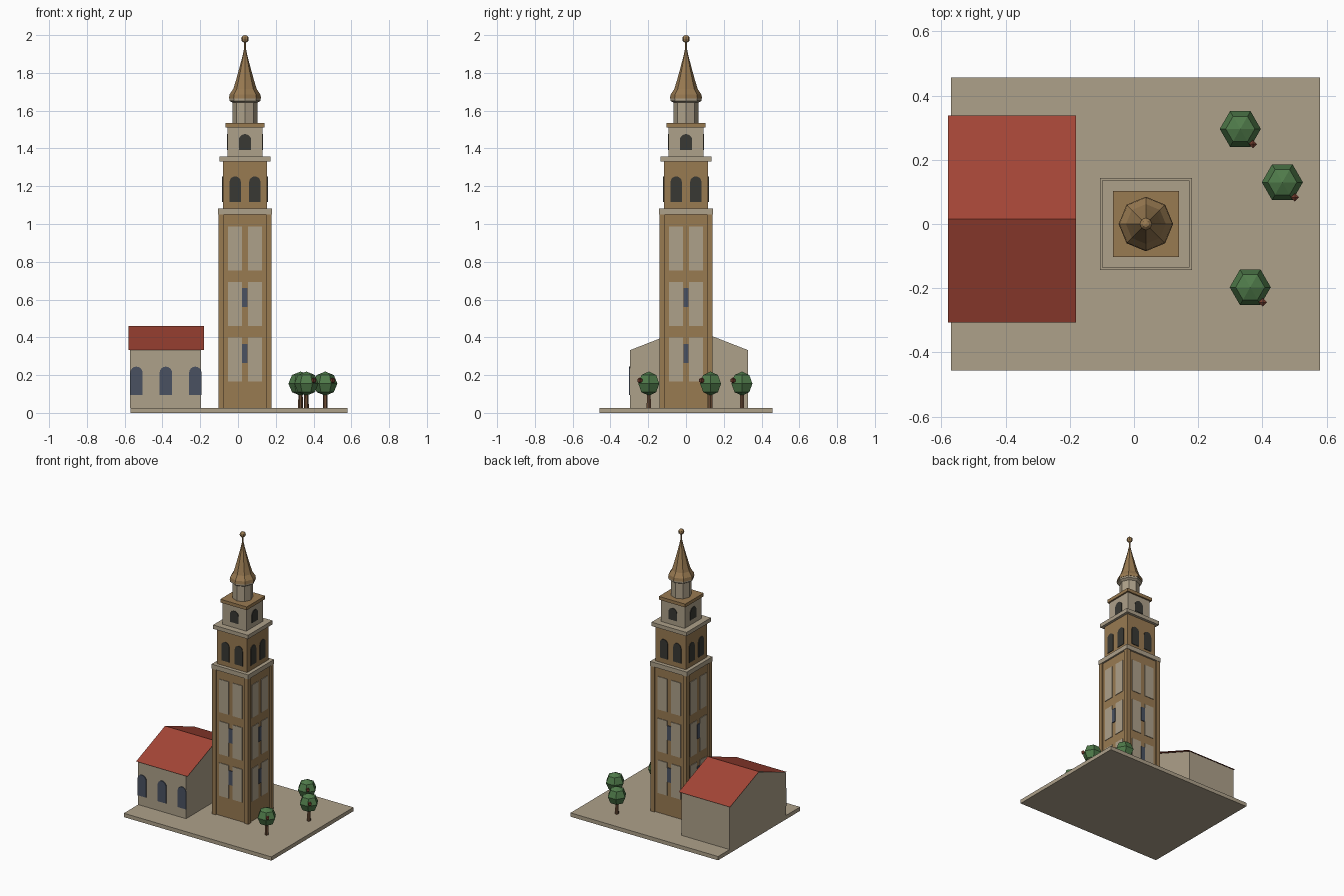
import bpy, bmesh
from math import pi, sin, cos
from mathutils import Matrix, Vector

if "Cube" in bpy.data.objects:
    bpy.data.objects.remove(bpy.data.objects["Cube"], do_unlink=True)


def material(name, srgb):
    m = bpy.data.materials.new(name)
    m.use_nodes = True
    col = [((c + 0.055) / 1.055) ** 2.4 for c in srgb] + [1]
    m.diffuse_color = col
    m.node_tree.nodes["Principled BSDF"].inputs["Base Color"].default_value = col
    return m


STONE = material("pale stone", (0.68, 0.63, 0.54))
BRICK = material("brown brick", (0.60, 0.48, 0.32))
TILE = material("red roof tile", (0.64, 0.27, 0.21))
GLASS = material("blue grey glass", (0.29, 0.32, 0.38))
DARK = material("dark opening", (0.22, 0.22, 0.20))
LEAF = material("leaf green", (0.31, 0.48, 0.29))
BARK = material("bark brown", (0.42, 0.30, 0.21))
FRUIT = material("russet", (0.45, 0.24, 0.18))

TX, TY = 0.037, 0.0      # tower axis
GROUND = 0.027           # top of the base slab


def finish(bm, name, mat):
    bmesh.ops.recalc_face_normals(bm, faces=bm.faces)
    me = bpy.data.meshes.new(name)
    bm.to_mesh(me)
    bm.free()
    me.materials.append(mat)
    ob = bpy.data.objects.new(name, me)
    bpy.context.collection.objects.link(ob)
    return ob


def box(name, mat, x0, x1, y0, y1, z0, z1):
    bm = bmesh.new()
    size = Matrix.Diagonal((x1 - x0, y1 - y0, z1 - z0, 1))
    place = Matrix.Translation(((x0 + x1) / 2, (y0 + y1) / 2, (z0 + z1) / 2))
    bmesh.ops.create_cube(bm, size=1, matrix=place @ size)
    return finish(bm, name, mat)


def tier(name, mat, half, z0, z1):
    return box(name, mat, TX - half, TX + half, TY - half, TY + half, z0, z1)


def lathe(name, mat, profile, sides, x, y):
    """Stack of polygon rings, capped at both ends."""
    bm = bmesh.new()
    rings = [[bm.verts.new((x + r * cos(2 * pi * i / sides), y + r * sin(2 * pi * i / sides), z))
              for i in range(sides)] for r, z in profile]
    for a, b in zip(rings, rings[1:]):
        for i in range(sides):
            j = (i + 1) % sides
            bm.faces.new((a[i], a[j], b[j], b[i]))
    bm.faces.new(rings[0])
    bm.faces.new(rings[-1])
    return finish(bm, name, mat)


def ball(name, mat, pos, radius, segments, rings):
    bm = bmesh.new()
    place = Matrix.Translation(pos) @ Matrix.Rotation(pi / 2, 4, "Z")
    bmesh.ops.create_uvsphere(bm, u_segments=segments, v_segments=rings, radius=radius, matrix=place)
    return finish(bm, name, mat)


def rect(u, w, z0, z1):
    return [(u - w / 2, z0), (u + w / 2, z0), (u + w / 2, z1), (u - w / 2, z1)]


def arch(u, w, z0, z1, steps=8):
    r = w / 2
    curve = [(u + r * cos(pi * i / steps), z1 - r + r * sin(pi * i / steps)) for i in range(steps + 1)]
    return [(u - r, z0), (u + r, z0)] + curve


def plates(name, mat, outlines, centre, dist, turns=(0,), thick=0.006):
    """Thin outlined plates on the front face, repeated for each quarter turn."""
    bm = bmesh.new()
    for turn in turns:
        m = Matrix.Translation((*centre, 0)) @ Matrix.Rotation(turn * pi / 2, 4, "Z")
        for pts in outlines:
            face = bm.faces.new([bm.verts.new(m @ Vector((u, -dist, z))) for u, z in pts])
            new = bmesh.ops.extrude_face_region(bm, geom=[face])["geom"]
            push = m.to_3x3() @ Vector((0, -thick, 0))
            bmesh.ops.translate(bm, vec=push, verts=[v for v in new if isinstance(v, bmesh.types.BMVert)])
    return finish(bm, name, mat)


# Base slab
box("base_slab", STONE, -0.57, 0.58, -0.457, 0.457, 0, GROUND)

# Tower shaft with corner pilasters, panels and slit windows
ALL = range(4)
tier("tower_shaft", BRICK, 0.131, GROUND, 1.05)
for sx in (-1, 1):
    for sy in (-1, 1):
        cx, cy = TX + sx * 0.126, TY + sy * 0.126
        box("corner_pilaster", BRICK, cx - 0.0145, cx + 0.0145, cy - 0.0145, cy + 0.0145, GROUND, 1.05)
panels = [rect(u, 0.073, z, z + 0.232) for u in (-0.053, 0.053) for z in (0.166, 0.46, 0.755)]
plates("shaft_panels", STONE, panels, (TX, TY), 0.131, ALL, 0.004)
slits = [rect(0, 0.029, z, z + 0.1) for z in (0.264, 0.56)]
plates("slit_windows", GLASS, slits, (TX, TY), 0.131, ALL)

# Belfry tiers and cornices
tier("lower_cornice", STONE, 0.143, 1.05, 1.082)
tier("belfry", BRICK, 0.117, 1.082, 1.33)
plates("belfry_openings", DARK, [arch(u, 0.06, 1.117, 1.252) for u in (-0.052, 0.052)],
       (TX, TY), 0.117, ALL, 0.004)
tier("middle_cornice", STONE, 0.136, 1.33, 1.357)
tier("upper_stage", STONE, 0.092, 1.357, 1.512)
plates("upper_openings", DARK, [arch(0, 0.066, 1.392, 1.476)], (TX, TY), 0.092, ALL, 0.004)
tier("upper_cornice", BRICK, 0.103, 1.512, 1.535)

# Octagonal lantern, bell-shaped spire and finial
lathe("lantern", STONE, [(0.065, 1.535), (0.065, 1.642), (0.082, 1.652), (0.082, 1.664)], 8, TX, TY)
lathe("spire", BRICK, [(0.085, 1.664), (0.082, 1.685), (0.062, 1.715), (0.048, 1.76),
                       (0.03, 1.825), (0.013, 1.89), (0.007, 1.92)], 8, TX, TY)
lathe("finial_rod", BRICK, [(0.006, 1.915), (0.006, 1.97)], 6, TX, TY)
ball("finial_ball", BRICK, (TX, TY, 1.98), 0.02, 8, 6)

# House: gabled walls swept along x
HY, EAVE, RIDGE = 0.016, 0.332, 0.459


def prism(name, mat, x0, x1, outline, closed):
    bm = bmesh.new()
    ends = [[bm.verts.new((x, HY + y, z)) for y, z in outline] for x in (x0, x1)]
    n = len(outline)
    for i in range(n if closed else n - 1):
        j = (i + 1) % n
        bm.faces.new((ends[0][i], ends[0][j], ends[1][j], ends[1][i]))
    if closed:
        for e in ends:
            bm.faces.new(e)
    return finish(bm, name, mat)


prism("house_walls", STONE, -0.571, -0.197,
      [(-0.313, GROUND), (0.313, GROUND), (0.313, EAVE), (0, RIDGE - 0.005), (-0.313, EAVE)], True)
roof = prism("house_roof", TILE, -0.58, -0.18, [(-0.322, EAVE), (0, RIDGE), (0.322, EAVE)], False)
if roof.data.polygons[0].normal.z < 0:
    roof.data.flip_normals()
plates("house_windows", GLASS, [arch(u, 0.066, 0.095, 0.245) for u in (-0.156, 0, 0.156)],
       (-0.382, HY), 0.313)

# Trees
for x, y in ((0.331, 0.296), (0.462, 0.13), (0.362, -0.197)):
    lathe("tree_trunk", BARK, [(0.013, GROUND), (0.011, 0.12)], 6, x, y)
    ball("tree_crown", LEAF, (x, y, 0.155), 0.064, 6, 4)
    ball("tree_knot", FRUIT, (x + 0.039, y - 0.047, 0.172), 0.015, 4, 3)
